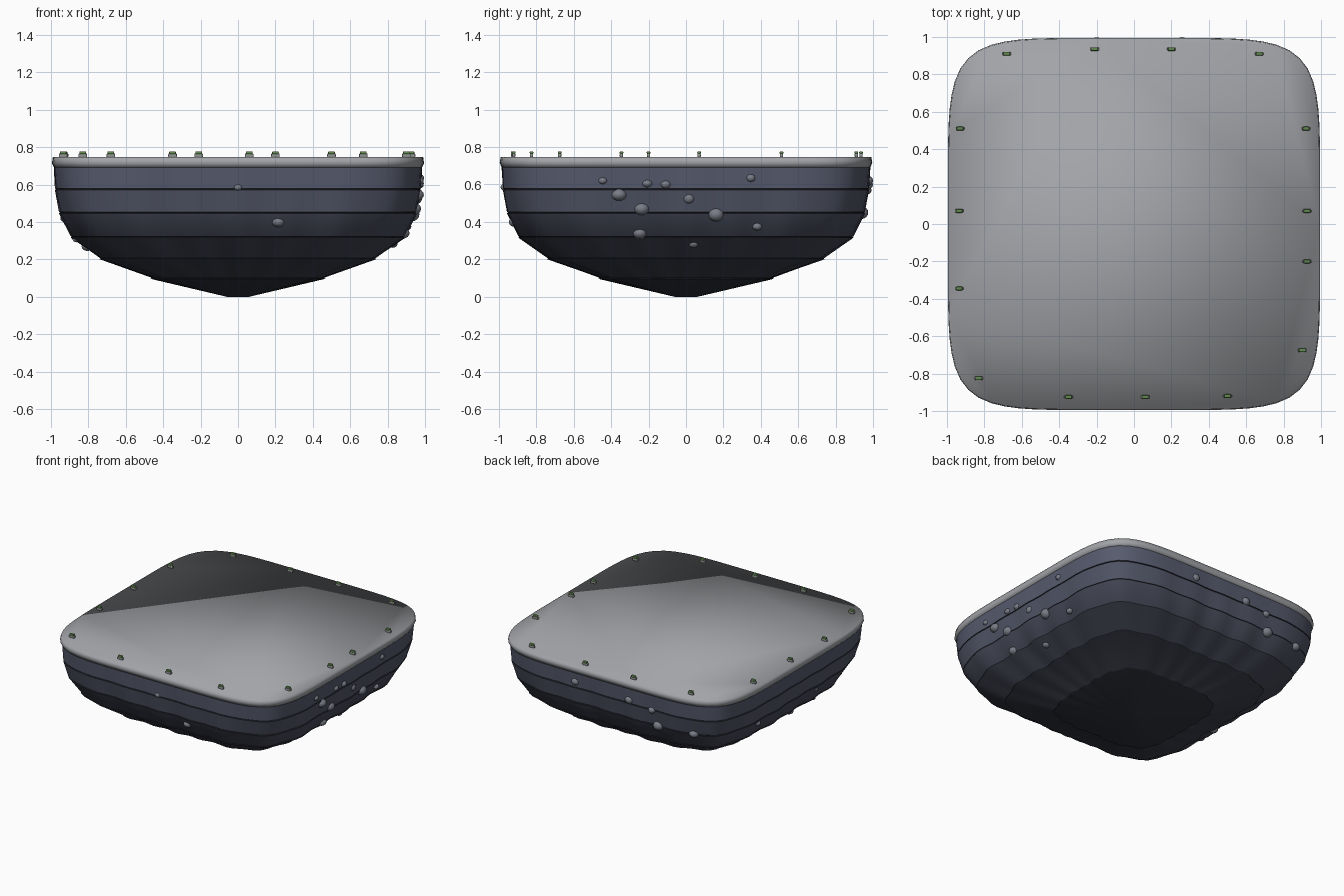
import bpy, bmesh, math, random
from mathutils import Vector

if "Cube" in bpy.data.objects:
    bpy.data.objects.remove(bpy.data.objects["Cube"])

random.seed(4)
SEG = 112


def material(name, rgb):
    m = bpy.data.materials.new(name)
    m.diffuse_color = (*rgb, 1)
    m.use_nodes = True
    m.node_tree.nodes["Principled BSDF"].inputs["Base Color"].default_value = m.diffuse_color
    return m


def radius(a, r, n, wave=0.0):
    """Superellipse radius with a scalloped ripple."""
    c, s = abs(math.cos(a)), abs(math.sin(a))
    base = r * (c ** n + s ** n) ** (-1 / n)
    return base * (1 + wave * (math.cos(24 * a) + 0.5 * math.sin(11 * a + 8 * r)))


def smooth(ob, deg):
    bpy.ops.object.select_all(action='DESELECT')
    ob.select_set(True)
    bpy.context.view_layer.objects.active = ob
    bpy.ops.object.shade_smooth_by_angle(angle=math.radians(deg))


def loft(name, rings, mats, deg):
    """Skin rings of (z, r, exponent, wave, material index) and cap both ends."""
    bm = bmesh.new()
    loops = []
    for z, r, n, w, mi in rings:
        loop = []
        for i in range(SEG):
            a = 2 * math.pi * i / SEG
            q = radius(a, r, n, w)
            loop.append(bm.verts.new((q * math.cos(a), q * math.sin(a), z)))
        loops.append(loop)
    for k in range(len(loops) - 1):
        lo, hi = loops[k], loops[k + 1]
        for i in range(SEG):
            j = (i + 1) % SEG
            f = bm.faces.new((lo[i], lo[j], hi[j], hi[i]))
            f.material_index = rings[k][4]
    bm.faces.new(loops[0][::-1])
    bm.faces.new(loops[-1])
    me = bpy.data.meshes.new(name)
    bm.to_mesh(me)
    bm.free()
    ob = bpy.data.objects.new(name, me)
    bpy.context.collection.objects.link(ob)
    for m in mats:
        me.materials.append(m)
    smooth(ob, deg)
    return ob


# rock strata, darkening towards the keel: z, radius, exponent, ripple
PROFILE = [(0.0, 0.06, 3.5, 0.0), (0.10, 0.46, 4.2, 0.014), (0.205, 0.73, 4.8, 0.012),
           (0.32, 0.885, 5.3, 0.009), (0.45, 0.95, 5.7, 0.006),
           (0.575, 0.975, 6.0, 0.003), (0.69, 0.985, 6.0, 0.0)]
rock = [material(f"rock_{i}", (0.03 + 0.013 * i, 0.034 + 0.014 * i, 0.045 + 0.022 * i))
        for i in range(6)]
seam = material("seam", (0.02, 0.02, 0.03))
rings = []
for k, (z, r, n, w) in enumerate(PROFILE):
    if 0 < k < 6:
        # narrow dark groove between layers
        rings += [(z - 0.004, r, n, w, 6), (z, r - 0.006, n, w, 6), (z + 0.004, r, n, w, k)]
    else:
        rings.append((z, r, n, w, min(k, 5)))
loft("rock_base", rings, rock + [seam], 30)

# flat top slab, its soft rim shaded smoothly into the top
slab = material("slab", (0.36, 0.37, 0.39))
loft("top_slab", [(0.69, 0.984, 6, 0, 0), (0.715, 0.995, 6, 0, 0),
                  (0.746, 0.99, 6, 0, 0)], [slab], 180)


def surface_point(x, y, z):
    """Move a hinted x, y radially onto the rock at height z."""
    for (z0, r0, n0, _), (z1, r1, n1, _) in zip(PROFILE, PROFILE[1:]):
        if z0 <= z <= z1:
            t = (z - z0) / (z1 - z0)
            a = math.atan2(y, x)
            q = radius(a, r0 + t * (r1 - r0), n0 + t * (n1 - n0))
            return Vector((q * math.cos(a), q * math.sin(a), z))


# embedded boulders: x, y, z, size
STONES = [(.98, -.45, .62, .024), (.96, -.36, .545, .042), (.95, -.24, .47, .042),
          (.89, -.25, .34, .038), (.98, -.21, .605, .028), (.98, -.11, .60, .028),
          (.96, .015, .525, .033), (.95, .165, .44, .043), (.98, .35, .635, .025),
          (.9, .38, .375, .026), (.84, .04, .285, .028),
          (0, -.97, .585, .024), (.22, -.93, .40, .035), (-.81, -.1, .27, .033),
          (-.86, -.3, .31, .024), (.26, .98, .62, .033), (-.2, .97, .60, .035),
          (-.39, .97, .57, .028), (-.43, .95, .45, .04), (-.73, .94, .45, .036),
          (-.93, .46, .42, .026), (-.93, -.24, .42, .026)]
stone_mat = material("stone", (0.19, 0.2, 0.24))
for i, (x, y, z, s) in enumerate(STONES):
    p = surface_point(x, y, z)
    sink = 1 - 0.4 * s / p.xy.length
    bpy.ops.mesh.primitive_uv_sphere_add(segments=14, ring_count=8, radius=s,
                                         location=(p.x * sink, p.y * sink, z))
    ob = bpy.context.object
    ob.name = f"stone_{i}"
    ob.scale = (1, 1, random.uniform(0.75, 0.9))
    ob.data.materials.append(stone_mat)
    smooth(ob, 60)

# small mossy pebbles around the rim
MARKS = [(-.68, .91), (-.21, .935), (.2, .935), (.67, .91), (-.93, .51), (.92, .51),
         (-.935, .07), (.925, .07), (.925, -.2), (-.935, -.345), (.9, -.675),
         (-.83, -.825), (-.35, -.925), (.06, -.925), (.5, -.92)]
pebble_mat = material("pebble", (0.3, 0.32, 0.3))
moss_mat = material("moss", (0.12, 0.25, 0.08))
for i, (x, y) in enumerate(MARKS):
    for name, size, z, m in (("pebble", (.046, .018, .02), .756, pebble_mat),
                             ("moss", (.036, .02, .014), .77, moss_mat)):
        bpy.ops.mesh.primitive_cube_add(size=1, location=(x, y, z))
        ob = bpy.context.object
        ob.name = f"{name}_{i}"
        ob.scale = size
        bpy.ops.object.transform_apply(location=False, rotation=False, scale=True)
        bev = ob.modifiers.new("round", 'BEVEL')
        bev.width, bev.segments = 0.005, 2
        ob.data.materials.append(m)
